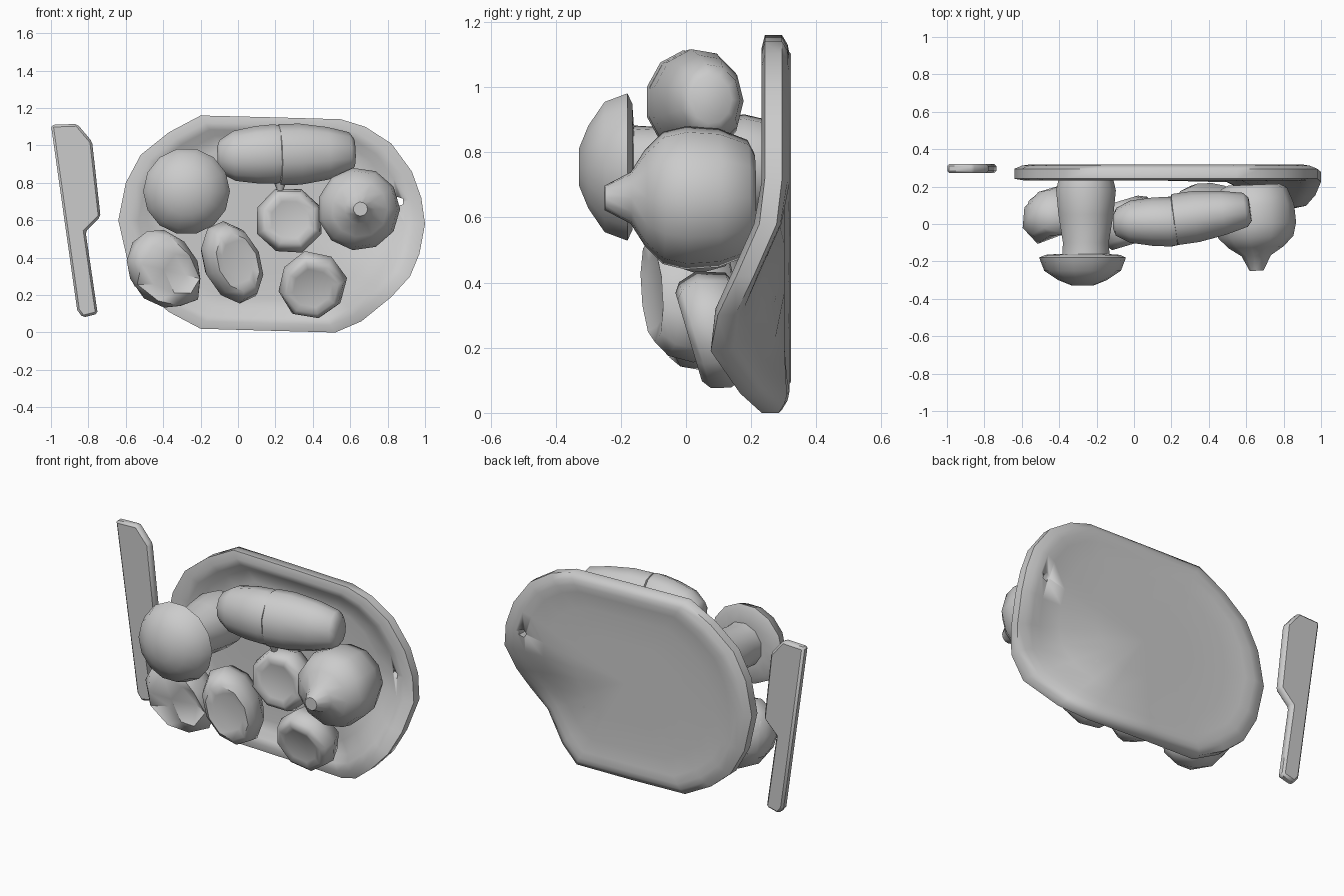
import bpy, bmesh, math, random
from mathutils import Vector, Matrix

if "Cube" in bpy.data.objects:
    bpy.data.objects.remove(bpy.data.objects["Cube"])

random.seed(4)


def finish(name, bm, angle=62):
    bmesh.ops.recalc_face_normals(bm, faces=bm.faces)
    me = bpy.data.meshes.new(name)
    bm.to_mesh(me)
    bm.free()
    ob = bpy.data.objects.new(name, me)
    bpy.context.collection.objects.link(ob)
    bpy.ops.object.select_all(action='DESELECT')
    ob.select_set(True)
    bpy.context.view_layer.objects.active = ob
    bpy.ops.object.shade_smooth_by_angle(angle=math.radians(angle))
    return ob


def skin(bm, rings):
    # join a list of equal point rings and close both ends
    rows = [[bm.verts.new(p) for p in r] for r in rings]
    n = len(rows[0])
    for a, b in zip(rows, rows[1:]):
        for i in range(n):
            bm.faces.new((a[i], a[(i + 1) % n], b[(i + 1) % n], b[i]))
    bm.faces.new(rows[0])
    bm.faces.new(rows[-1])


def lathe(name, loc, axis, profile, scale=(1, 1), roll=0, segs=11, jitter=0):
    # profile is (distance along axis, radius)
    m = (Matrix.Translation(loc) @ Vector(axis).to_track_quat('Z', 'Y').to_matrix().to_4x4()
         @ Matrix.Rotation(roll, 4, 'Z'))
    wob = [1 + random.uniform(-jitter, jitter) for _ in range(segs)]
    rings = []
    for t, r in profile:
        rings.append([m @ Vector((r * wob[i] * scale[0] * math.cos(math.tau * i / segs),
                                  r * wob[i] * scale[1] * math.sin(math.tau * i / segs), t))
                      for i in range(segs)])
    bm = bmesh.new()
    skin(bm, rings)
    return finish(name, bm)


# Board: rounded rim around a thin panel, lower right corner bent forward
outline = [(-.2, 1.16), (.2, 1.15), (.55, 1.14), (.68, 1.1), (.82, 1.01), (.93, .86), (.98, .72),
           (1, .58), (.97, .42), (.92, .3), (.82, .19), (.66, .06), (.52, 0), (.15, .01), (-.2, .02),
           (-.37, .11), (-.5, .22), (-.59, .38), (-.64, .6), (-.6, .8), (-.52, .95), (-.37, 1.07)]
section = [(.02, .285), (.45, .285), (.7, .282), (.81, .275), (.87, .242), (.93, .232), (1, .242),
           (1, .295), (.95, .312), (.9, .318), (.83, .31), (.68, .303), (.4, .303), (.02, .303)]
cx, cz = .18, .58


def board_point(x, z, s, y):
    px, pz = cx + (x - cx) * s, cz + (z - cz) * s
    d = math.hypot(px - .87, pz - .21)
    return Vector((px, y - .19 * max(0, 1 - d / .43), pz))


bm = bmesh.new()
skin(bm, [[board_point(x, z, s, y) for x, z in outline] for s, y in section])
board = finish("board", bm)

# Hanging hole in the board
cutter = lathe("hole_cutter", (.86, .3, .7), (0, 1, 0), [(-.3, .026), (.3, .026)], segs=5)
cutter.hide_render = True
cutter.hide_viewport = True
cut = board.modifiers.new("hole", 'BOOLEAN')
cut.operation = 'DIFFERENCE'
cut.object = cutter

# Knife beside the board
blade = [(-1, 1.11), (-.86, 1.115), (-.78, 1.02), (-.735, .62), (-.815, .54), (-.75, .1), (-.83, .08), (-.86, .12)]
bm = bmesh.new()
skin(bm, [[Vector((x, y, z)) for x, z in blade] for y in (.272, .322)])
knife = finish("knife", bm)
bev = knife.modifiers.new("bevel", 'BEVEL')
bev.width = .012

# Mushroom: domed cap on a stem reaching back to the board
lathe("mushroom_cap", (-.275, 0, .755), (0, -1, 0),
      [(.16, .13), (.165, .2), (.18, .232), (.25, .205), (.3, .13), (.328, .06)], segs=14)
lathe("mushroom_stem", (-.26, 0, .755), (0, -1, 0),
      [(-.235, .15), (-.18, .163), (-.05, .15), (.1, .125), (.18, .13)])

# Long bread in two overlapping lobes
lathe("bread_left", (0, .01, .945), (1, 0, .05),
      [(-.11, .05), (-.095, .09), (-.02, .135), (.1, .155), (.2, .16), (.235, .15)], (.85, 1))
lathe("bread_right", (.21, .02, .95), (1, .14, .03),
      [(0, .14), (.01, .165), (.12, .165), (.27, .142), (.39, .11), (.415, .075)], (.85, 1))
lathe("bread_fold", (.225, .02, .84), (0, 0, -1), [(0, .05), (.07, .02), (.12, .01)], segs=6)

# Round fruit with a nub facing forward
lathe("fruit", (.645, 0, .66), (.04, -1, 0),
      [(-.21, .14), (-.19, .18), (-.1, .215), (0, .222), (.07, .205), (.125, .15), (.17, .08), (.25, .038)])

# Thick slices with shallow dished faces
slab = [(-.11, .1), (-.085, .155), (0, .185), (.06, .168), (.08, .14), (.068, .105)]
lathe("slice_middle", (.27, .04, .6), (.08, -1, .05), slab, roll=.4, segs=8, jitter=.04)
lathe("slice_lower", (.395, .085, .255), (0, -1, -.3), slab, roll=.2, segs=8, jitter=.04)
lathe("slice_left", (-.035, .01, .375), (.3, -1, 0),
      [(-.12, .1), (-.1, .15), (0, .182), (.08, .165), (.12, .13), (.11, .09)], (.85, 1.27), roll=.42, segs=10)

# Crumpled leafy bundle with a hollow front
bm = bmesh.new()
bmesh.ops.create_icosphere(bm, subdivisions=2, radius=1)
for v in bm.verts:
    v.co *= random.uniform(.96, 1.04)
    if v.co.y < -.75 and v.co.x > -.4:
        v.co.y += random.uniform(.2, .7)
    v.co = Vector((v.co.x * .205 - .395, v.co.y * .175 + .035, v.co.z * .21 + .335 - v.co.x * .05))
finish("leaf_bundle", bm, 50)
lathe("leaf_outer", (-.52, .05, .37), (-.1, 0, 1), [(-.12, .05), (-.07, .07), (.02, .065), (.09, .04), (.12, .015)],
      (1.6, .9), segs=8)
